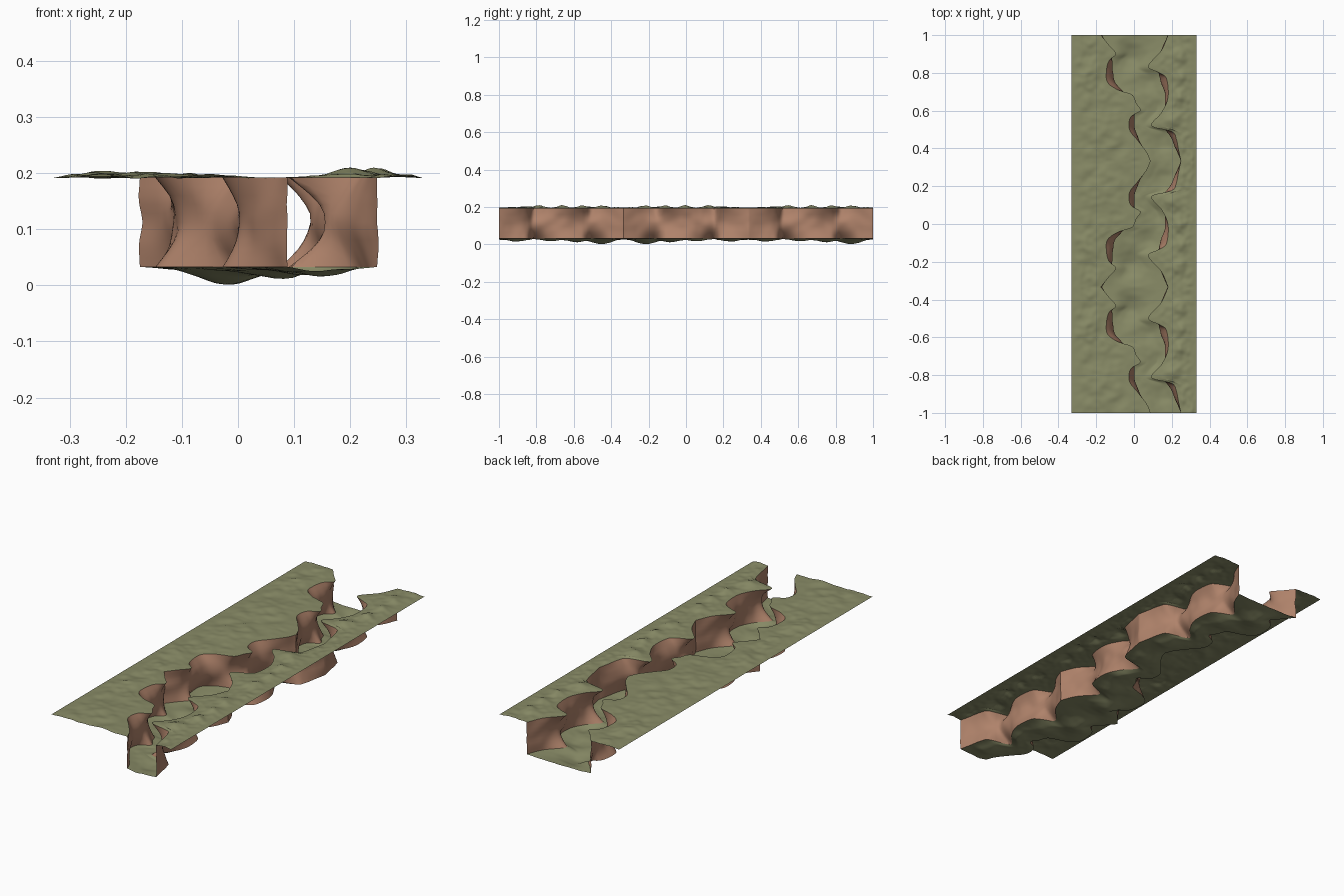
import bpy
import math
from mathutils import Vector, noise

if "Cube" in bpy.data.objects:
    bpy.data.objects.remove(bpy.data.objects["Cube"])

TOP, BASE, HALF_W = 0.192, 0.033, 0.33
TILE = 2 / 3
ROWS = 240


def material(name, rgb):
    m = bpy.data.materials.new(name)
    m.diffuse_color = (*rgb, 1)
    m.use_nodes = True
    m.node_tree.nodes["Principled BSDF"].inputs["Base Color"].default_value = m.diffuse_color
    return m


GRASS = material("olive grass", (0.25, 0.26, 0.135))
EARTH = material("brown earth", (0.43, 0.225, 0.145))

# Channel edge keys for one tile: distance along tile, rim x, mid-height x
LEFT = [(0, -.175, -.175), (.05, -.135, -.145), (.10, -.095, -.125),
        (.135, -.132, -.115), (.19, -.146, -.11), (.25, -.14, -.10),
        (.29, -.085, -.07), (.315, -.01, -.045), (.36, .012, -.015), (.40, .034, 0),
        (.435, -.018, .004), (.50, -.024, .006), (.56, .022, .03),
        (.62, .068, .06), (TILE, .088, .088)]
RIGHT = [(0, .18, .18), (.08, .145, .145), (.165, .075, .13),
         (.20, .135, .13), (.23, .172, .137), (.33, .18, .165),
         (.41, .145, .163), (.48, .092, .157), (.51, .20, .175),
         (.55, .224, .20), (.61, .236, .226), (TILE, .248, .248)]


def smooth_path(keys, steps=16):
    """Catmull-Rom curve through the keys."""
    pts = [Vector(k) for k in keys]
    pts = [2 * pts[0] - pts[1]] + pts + [2 * pts[-1] - pts[-2]]
    out = []
    for a, b, c, d in zip(pts, pts[1:], pts[2:], pts[3:]):
        for i in range(steps):
            t = i / steps
            out.append(0.5 * (2 * b + (c - a) * t + (2 * a - 5 * b + 4 * c - d) * t * t
                              + (3 * b - a - 3 * c + d) * t ** 3))
    return out + [pts[-2]]


PATHS = {"left": smooth_path(LEFT), "right": smooth_path(RIGHT)}


def fold(y):
    """Every second tile is mirrored lengthways."""
    s = (1 - y) % (2 * TILE)
    return 2 * TILE - s if s > TILE else s


def edge(side, y):
    s = fold(y)
    path = PATHS[side]
    for a, b in zip(path, path[1:]):
        if s <= b[0]:
            t = (s - a[0]) / max(b[0] - a[0], 1e-6)
            p = a.lerp(b, min(max(t, 0), 1))
            return p[1], p[2]
    return path[-1][1], path[-1][2]


def bump(x, y, freq, seed):
    return noise.noise(Vector((x * freq, fold(y) * freq, seed)))


def hill(x, y, cx, cs, r):
    return math.exp(-((x - cx) ** 2 + (fold(y) - cs) ** 2) / (r * r))


def sheet(name, mat, cols, point):
    """Grid surface; point(u, y) gives a position."""
    ys = [-1 + 2 * i / ROWS for i in range(ROWS + 1)]
    verts = [point(j / cols, y) for y in ys for j in range(cols + 1)]
    w = cols + 1
    faces = [(i * w + j, i * w + j + 1, (i + 1) * w + j + 1, (i + 1) * w + j)
             for i in range(ROWS) for j in range(cols)]
    me = bpy.data.meshes.new(name)
    me.from_pydata(verts, [], faces)
    me.materials.append(mat)
    ob = bpy.data.objects.new(name, me)
    bpy.context.collection.objects.link(ob)
    bpy.ops.object.select_all(action='DESELECT')
    ob.select_set(True)
    bpy.context.view_layer.objects.active = ob
    bpy.ops.object.shade_smooth_by_angle(angle=math.radians(40))
    return ob


def left_bank(u, y):
    rim = edge("left", y)[0]
    x = -HALF_W + u * (rim + HALF_W)
    env = min(1, 5 * u, 3.5 * (1 - u))
    h = .003 + .006 * bump(x, y, 14, 1) + .004 * bump(x, y, 30, 2)
    h += .007 * hill(x, y, -.24, .2, .05) + .006 * hill(x, y, -.14, .5, .07)
    return x, y, TOP + h * env


def right_bank(u, y):
    rim = edge("right", y)[0]
    x = rim + u * (HALF_W - rim)
    env = min(1, 4 * u, 4 * (1 - u))
    h = .003 + .004 * bump(x, y, 14, 3) + .004 * bump(x, y, 34, 4)
    for cx, cs, r in ((.24, .11, .035), (.24, .33, .03), (.25, .22, .03), (.20, .45, .04)):
        h += .014 * hill(x, y, cx, cs, r)
    return x, y, TOP + h * env


def channel_floor(u, y):
    a, b = edge("left", y)[0], edge("right", y)[0]
    x = a + u * (b - a)
    env = min(1, 4 * u * (1 - u) * 1.3)
    h = -.004 + .004 * bump(x, y, 12, 5) + .002 * bump(x, y, 28, 6)
    for cx, cs, r, d in ((-.02, .12, .07, .028), (.07, .25, .06, .018),
                         (.12, .40, .06, .009), (.15, .58, .06, .012)):
        h -= d * hill(x, y, cx, cs, r)
    return x, y, max(0, BASE + h * env)


def wall(side):
    def point(u, y):
        rim, mid = edge(side, y)
        k = math.sin(math.pi * u)
        x = rim + (mid - rim) * k
        x += .007 * k * noise.noise(Vector((u * 3, fold(y) * 16, 9 if side == "left" else 12)))
        # Each side runs so that its faces look into the channel
        t = 1 - u if side == "left" else u
        return x, y, BASE + t * (TOP - BASE)
    return point


# Banks and channel floor
sheet("left_bank", GRASS, 24, left_bank)
sheet("right_bank", GRASS, 24, right_bank)
sheet("channel_floor", GRASS, 20, channel_floor)

# Channel walls
for side in ("left", "right"):
    sheet(side + "_wall", EARTH, 10, wall(side))
